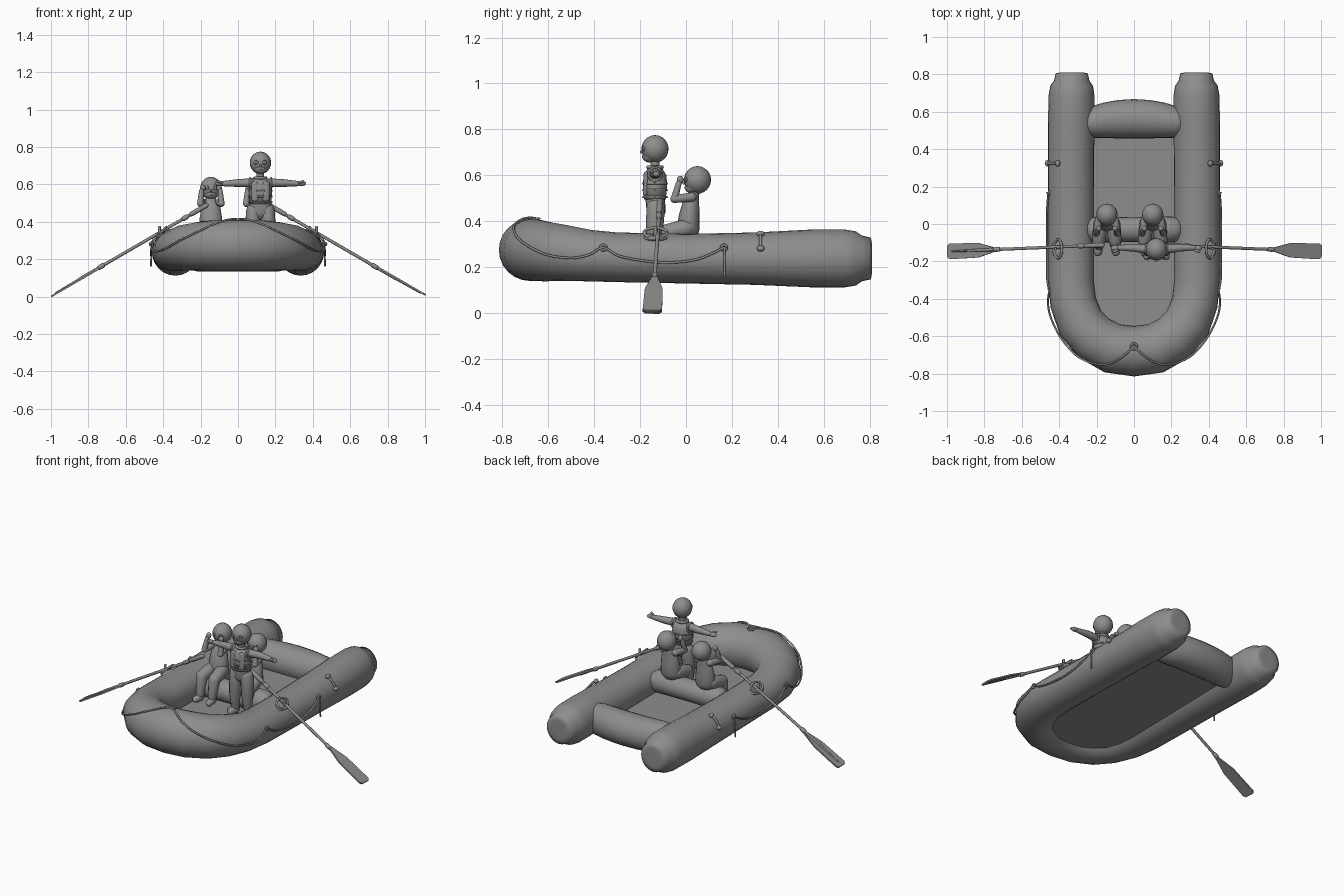
import bpy, bmesh, math
from mathutils import Vector as V, Matrix
from mathutils.bvhtree import BVHTree

if "Cube" in bpy.data.objects:
    bpy.data.objects.remove(bpy.data.objects["Cube"])

grey = bpy.data.materials.new("plain_grey")
grey.use_nodes = True
grey.diffuse_color = (0.27, 0.27, 0.27, 1)
grey.node_tree.nodes["Principled BSDF"].inputs["Base Color"].default_value = (0.27, 0.27, 0.27, 1)


def finish(name, bm, smooth=True):
    bmesh.ops.recalc_face_normals(bm, faces=bm.faces)
    me = bpy.data.meshes.new(name)
    bm.to_mesh(me)
    bm.free()
    for p in me.polygons:
        p.use_smooth = smooth
    me.materials.append(grey)
    ob = bpy.data.objects.new(name, me)
    bpy.context.collection.objects.link(ob)
    return ob


def loft(name, pts, radii, up=(0, 0, 1), sides=12, ends=True):
    """Sweep an ellipse (side radius, up radius) along points, with domed ends."""
    pts = [V(p) for p in pts]
    if not isinstance(radii, (list, tuple)):
        radii = [radii] * len(pts)
    radii = [r if isinstance(r, (list, tuple)) else (r, r) for r in radii]
    rows = []
    n = len(pts)
    for i, p in enumerate(pts):
        t = (pts[min(i + 1, n - 1)] - pts[max(i - 1, 0)]).normalized()
        side = t.cross(V(up)).normalized()
        rows.append((p, t, side, side.cross(t), radii[i], 1.0))
    if ends:
        for first in (True, False):
            p, t, s, u, r, k = rows[0 if first else -1]
            d = -t if first else t
            for a in (25, 50, 70, 85):
                a = math.radians(a)
                row = (p + d * min(r) * math.sin(a), t, s, u, r, math.cos(a))
                rows.insert(0, row) if first else rows.append(row)
    bm = bmesh.new()
    rings = []
    for p, t, s, u, r, k in rows:
        angles = [math.tau * j / sides for j in range(sides)]
        rings.append([bm.verts.new(p + s * r[0] * k * math.cos(a) + u * r[1] * k * math.sin(a)) for a in angles])
    for a, b in zip(rings, rings[1:]):
        for j in range(sides):
            bm.faces.new((a[j], a[j - 1], b[j - 1], b[j]))
    bm.faces.new(rings[0])
    bm.faces.new(rings[-1])
    return finish(name, bm)


def ball(name, loc, size):
    bm = bmesh.new()
    bmesh.ops.create_uvsphere(bm, u_segments=20, v_segments=12, radius=1)
    bmesh.ops.transform(bm, matrix=Matrix.Translation(loc) @ Matrix.Diagonal((*size, 1)), verts=bm.verts)
    return finish(name, bm)


def ring(name, loc, a, b, thick, count=24):
    """Closed hoop around the two half-axis vectors a and b."""
    pts = [V(loc) + V(a) * math.cos(math.tau * i / count) + V(b) * math.sin(math.tau * i / count) for i in range(count + 1)]
    return loft(name, pts, thick, up=V(a).cross(V(b)), sides=6, ends=False)


def plate(name, outline, thick):
    """Flat slab from an outline of 3D points."""
    bm = bmesh.new()
    f = bm.faces.new([bm.verts.new(p) for p in outline])
    f.normal_update()
    shift = f.normal * thick
    ext = bmesh.ops.extrude_face_region(bm, geom=[f])
    bmesh.ops.translate(bm, verts=[v for v in ext["geom"] if isinstance(v, bmesh.types.BMVert)], vec=shift)
    return finish(name, bm, False)


# Inflatable hull: U-shaped tube, centre line, side and vertical radius from stern to bow
half = [(.333, .765, .238, .095, .1), (.333, .74, .238, .114, .118), (.334, .69, .238, .122, .126),
        (.336, .55, .238, .124, .126), (.337, .3, .237, .124, .114), (.337, 0, .237, .122, .108),
        (.337, -.3, .243, .122, .108), (.325, -.42, .25, .124, .112), (.285, -.53, .262, .128, .122),
        (.215, -.61, .268, .132, .13), (.115, -.665, .275, .135, .135)]
line = half + [(0, -.68, .275, .135, .135)] + [(-p[0], *p[1:]) for p in reversed(half)]
hull = loft("hull_tube", [p[:3] for p in line], [p[3:] for p in line], sides=24)
for v in hull.data.vertices:  # blunt stern tips
    v.co.y = min(v.co.y, .81)
tree = BVHTree.FromPolygons([v.co for v in hull.data.vertices], [p.vertices for p in hull.data.polygons])

# Floor, stern tube, seat
plate("floor", [(p[0], min(p[1], .56), .19) for p in line], .015)
stern_x = (-.22, -.15, -.08, 0, .08, .15, .22)
loft("stern_tube", [(x, .563 - .4 * x * x, .235) for x in stern_x], [(.105 - .4 * x * x, .1) for x in stern_x], sides=20)
loft("seat", [(-.2, -.03, .265), (0, -.03, .262), (.2, -.03, .265)], [.07, .066, .07], sides=20)
loft("air_valve", [(-.135, .58, .325), (-.135, .58, .34)], .014)


def outside(p, gap=.006):
    """Keep a rope point just clear of the hull."""
    co, normal, i, d = tree.find_nearest(p)
    return co + normal * gap if (p - co).dot(normal) < gap else p


def smooth_path(p, steps=5):
    """Catmull-Rom curve through the points."""
    out = []
    for i in range(len(p) - 1):
        a, b, c, d = p[max(i - 1, 0)], p[i], p[i + 1], p[min(i + 2, len(p) - 1)]
        for k in range(steps):
            t = k / steps
            out.append(b + (c - a) * t / 2 + (a * 2 - b * 5 + c * 4 - d) * t * t / 2 + (b * 3 - a - c * 3 + d) * t ** 3 / 2)
    return out + [p[-1]]


rope = [(0, -.655, .412), (.05, -.70, .41), (.13, -.745, .385), (.22, -.745, .345), (.31, -.70, .30),
        (.39, -.61, .255), (.445, -.5, .24), (.46, -.42, .255), (.455, -.36, .285), (.463, -.28, .245),
        (.465, -.1, .22), (.465, .05, .235), (.458, .165, .285)]

for s, word in ((1, "left"), (-1, "right")):
    # Grab line with its eyelets and hanging end
    path = smooth_path([V((s * x, y, z)) for x, y, z in rope])
    loft(word + "_grab_line", [outside(p) for p in path], .0055, up=(.1, .2, 1), sides=6)
    loft(word + "_line_end", [(s * .462, .167, .285), (s * .465, .168, .165)], .005, up=(0, 1, 0), sides=6)
    for y in (-.36, .165):
        e = outside(V((s * .455, y, .285)))
        ring(word + "_eyelet", e, (0, .012, 0), (0, 0, .012), .006, 12)
    # Carry handle
    path = [outside(V((s * x, .325, z)), .012) for x, z in ((.40, .335), (.425, .32), (.445, .30), (.46, .28))]
    loft(word + "_handle", path, .007, up=(0, 1, 0), sides=8)
    for p in (path[0], path[-1]):
        ball(word + "_handle_pad", p, (.014, .017, .013))

    # Oar: shaft, grip, collars and blade
    tip, grip = V((s, -.147, .005)), V((s * .17, -.113, .487))
    axis = (grip - tip).normalized()
    cross = V((0, 1, 0))
    cross = (cross - axis * cross.dot(axis)).normalized()
    loft(word + "_oar_shaft", [tip + axis * .18, grip], .0085, up=cross, sides=10)
    loft(word + "_oar_grip", [grip - axis * .09, grip], .013, up=cross, sides=10)
    for d in (.3, .82):
        loft(word + "_oar_collar", [tip + axis * d, tip + axis * (d + .02)], .013, up=cross, sides=10)
    edge = [(0, .03), (.015, .042), (.19, .039), (.25, .023), (.3, .009)]
    outline = [tip + axis * d + cross * w for d, w in edge] + [tip + axis * d - cross * w for d, w in reversed(edge)]
    plate(word + "_oar_blade", outline, .009)
    loft(word + "_blade_rib", [tip + axis * .03, tip + axis * .3], [.004, .009], up=cross, sides=8)

    # Oarlock: tilted hoop, pad and post
    ring(word + "_oarlock", (s * .406, -.133, .35), (0, .05, 0), (s * .021, 0, -.021), .007)
    ball(word + "_oarlock_pad", (s * .395, -.133, .325), (.045, .055, .015))
    loft(word + "_oarlock_post", [(s * .42, -.133, .32), (s * .42, -.133, .37)], .008, up=(0, 1, 0), sides=8)

# Bow ring
ring("bow_ring", (0, -.655, .412), (.016, 0, 0), (0, .016, 0), .006, 14)


def face(who, x, y, z):
    """Head with nose, small ringed eyes and mouth, looking to the front."""
    ball(who + "_head", (x, y, z), (.057, .059, .06))
    ball(who + "_jaw", (x, y - .02, z - .032), (.034, .036, .028))
    ball(who + "_nose", (x, y - .058, z - .014), (.006, .008, .007))
    ball(who + "_mouth", (x, y - .051, z - .036), (.012, .006, .004))
    for s in (-1, 1):
        ball(who + "_eye", (x + s * .024, y - .049, z + .002), (.008, .006, .008))
        ring(who + "_eye_rim", (x + s * .024, y - .052, z + .002), (.012, s * .006, 0), (0, 0, .011), .002, 14)


# Seated children with hands raised to their eyes
for who, x in (("right_child", -.145), ("left_child", .10)):
    face(who, x, .05, .58)
    loft(who + "_torso", [(x, .01, .37), (x, .014, .42), (x, .022, .48), (x, .033, .515)],
         [(.064, .05), (.06, .046), (.05, .036), (.03, .024)], up=(0, 1, 0), sides=16)
    loft(who + "_neck", [(x, .035, .5), (x, .042, .55)], .02, up=(0, 1, 0))
    for s in (-1, 1):
        loft(who + "_upper_arm", [(x + s * .042, .025, .505), (x + s * .056, -.05, .497)], [.021, .018], sides=10)
        loft(who + "_forearm", [(x + s * .056, -.05, .5), (x + s * .05, -.032, .565)], [.017, .013], up=(0, 1, 0), sides=10)
        ball(who + "_hand", (x + s * .044, -.025, .58), (.015, .015, .018))
        loft(who + "_thigh", [(x + s * .033, 0, .37), (x + s * .044, -.09, .35)], [.04, .035])
        loft(who + "_shin", [(x + s * .044, -.095, .345), (x + s * .042, -.115, .24)], [.034, .024], up=(0, 1, 0))
        loft(who + "_foot", [(x + s * .042, -.11, .223), (x + s * .047, -.152, .22)], [.024, .02])

# Standing child with arms spread
who, x, y = "standing_child", .12, -.135
face(who, x, y, .715)
loft(who + "_neck", [(x, y, .62), (x, y, .67)], .02, up=(0, 1, 0))
loft(who + "_hips", [(x, y + .005, .45), (x, y, .5)], [(.07, .042), (.058, .042)], up=(0, 1, 0), sides=16)
loft(who + "_vest", [(x, y, .495), (x, y, .55), (x, y, .6), (x, y, .628)],
     [(.058, .047), (.062, .053), (.06, .05), (.042, .033)], up=(0, 1, 0), sides=16, ends=False)
for z in (.505, .535, .565):
    ring(who + "_vest_strap", (x, y, z), (.061, 0, 0), (0, .051, 0), .005)
ring(who + "_vest_collar", (x, y, .635), (.03, 0, 0), (0, .03, 0), .009)
for s in (-1, 1):
    loft(who + "_vest_panel", [(x + s * .028, y - .042, .52), (x + s * .03, y - .038, .605)], [(.02, .011)] * 2, up=(0, 1, 0))
    ring(who + "_arm_hole", (x + s * .056, y, .605), (0, .028, 0), (0, 0, .028), .006, 16)
    loft(who + "_arm", [(x + s * .05, y, .608), (x + s * .12, y + .008, .607), (x + s * .2, y + .008, .604)], [.024, .021, .014])
    ball(who + "_hand", (x + s * .22, y + .006, .604), (.024, .016, .013))
    loft(who + "_thumb", [(x + s * .21, y - .006, .61), (x + s * .228, y - .014, .616)], .007, sides=8)
    loft(who + "_leg", [(x + s * .036, y + .003, .46), (x + s * .041, y, .4), (x + s * .043, y - .005, .33), (x + s * .045, y, .24)],
         [.04, .039, .034, .024], up=(0, 1, 0))
    loft(who + "_foot", [(x + s * .045, y + .008, .223), (x + s * .051, y - .038, .22)], [.025, .02])
